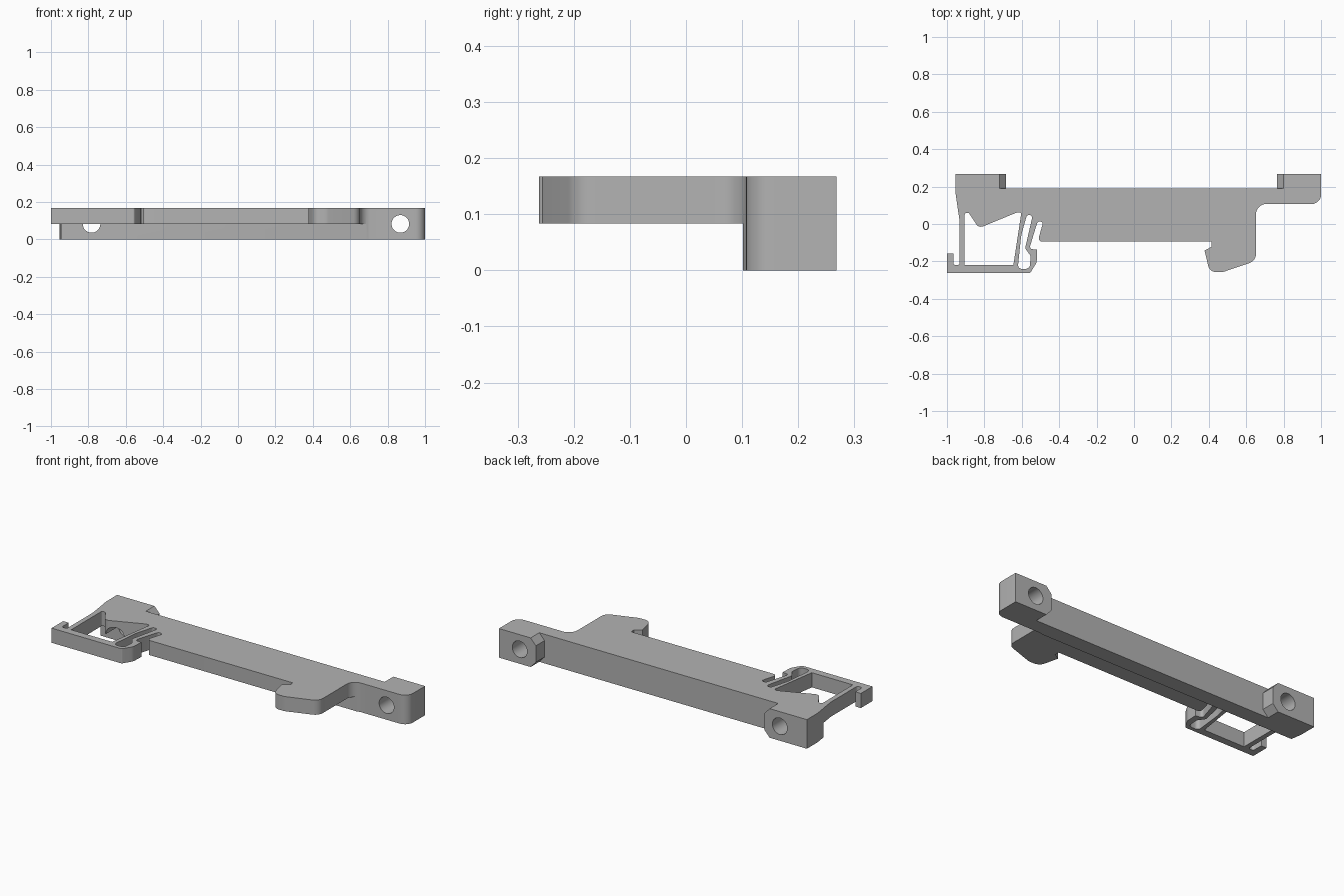
import bpy, bmesh, math
from mathutils import Vector, Matrix

cube = bpy.data.objects.get("Cube")
if cube:
    bpy.data.objects.remove(cube, do_unlink=True)

TOP, MID = 0.167, 0.083

grey = bpy.data.materials.new("mid grey plastic")
grey.use_nodes = True
colour = (0.45, 0.45, 0.45, 1)
grey.diffuse_color = colour
grey.node_tree.nodes["Principled BSDF"].inputs["Base Color"].default_value = colour


def fillet(points, steps=7):
    """Round every corner that carries a third value, its radius."""
    out = []
    for i, p in enumerate(points):
        corner = Vector(p[:2])
        if len(p) == 2:
            out.append(corner)
            continue
        to_a = Vector(points[i - 1][:2]) - corner
        to_b = Vector(points[(i + 1) % len(points)][:2]) - corner
        a, b = to_a.normalized(), to_b.normalized()
        half = a.angle(b) / 2
        reach = min(p[2] / math.tan(half), to_a.length * 0.49, to_b.length * 0.49)
        radius = reach * math.tan(half)
        centre = corner + (a + b).normalized() * (radius / math.sin(half))
        start, end = corner + a * reach - centre, corner + b * reach - centre
        sweep = math.pi - 2 * half
        for k in range(steps + 1):
            t = k / steps
            out.append(centre + (start * math.sin((1 - t) * sweep)
                                 + end * math.sin(t * sweep)) / math.sin(sweep))
    return out


def prism(name, points, low, high, along_y=False):
    """Extrude a profile along z, or an x-z profile along y."""
    bm = bmesh.new()
    def place(p):
        return (p[0], low, p[1]) if along_y else (p[0], p[1], low)
    face = bm.faces.new([bm.verts.new(place(p)) for p in fillet(points)])
    ext = bmesh.ops.extrude_face_region(bm, geom=[face])
    shift = Vector((0, high - low, 0)) if along_y else Vector((0, 0, high - low))
    bmesh.ops.translate(bm, vec=shift,
                        verts=[v for v in ext["geom"] if isinstance(v, bmesh.types.BMVert)])
    bmesh.ops.recalc_face_normals(bm, faces=bm.faces)
    return finish(name, bm)


def finish(name, bm):
    mesh = bpy.data.meshes.new(name)
    bm.to_mesh(mesh)
    bm.free()
    obj = bpy.data.objects.new(name, mesh)
    bpy.context.collection.objects.link(obj)
    mesh.materials.append(grey)
    return obj


def drill(name, x, y0, y1, radius):
    bm = bmesh.new()
    turn = Matrix.Translation((x, (y0 + y1) / 2, MID)) @ Matrix.Rotation(math.pi / 2, 4, "X")
    bmesh.ops.create_cone(bm, cap_ends=True, segments=48, radius1=radius,
                          radius2=radius, depth=y1 - y0, matrix=turn)
    return finish(name, bm)


# Whole footprint: lug, clip frame, spring prong, body, hook, second lug
outline = [
    (-.955, .268), (-.955, .17), (-.933, .02), (-.933, -.22, .012), (-.965, -.22, .012),
    (-.965, -.157), (-1, -.157), (-1, -.262), (-.555, -.262, .01), (-.52, -.205, .05),
    (-.518, -.137), (-.56, -.133, .014), (-.535, -.05, .1), (-.515, .013, .012),
    (-.485, .012, .014), (-.515, -.094, .018), (.414, -.094), (.414, -.122),
    (.377, -.142), (.405, -.257, .06), (.475, -.257, .06), (.652, -.197, .05),
    (.652, .107, .055), (1, .107, .05), (1, .268), (.765, .268), (.765, .19),
    (-.685, .19), (-.685, .268)]
body = prism("mounting_bracket", outline, 0, TOP)

# Everything in front of the back rail is only the upper half thick
cutters = [prism("underside_cutter", [(-1.2, -.5), (1.2, -.5), (1.2, .102), (-1.2, .102)],
                 -.1, MID)]

# Clip window and spring slot
window = [(-.905, -.22), (-.905, .062, .016), (-.882, .058, .012), (-.83, -.022, .03),
          (-.625, .062, .02), (-.602, .062, .012), (-.645, -.22)]
slot = [(-.622, -.24, .02), (-.603, -.06, .2), (-.572, .05, .015), (-.542, .045, .014),
        (-.582, -.13, .025), (-.553, -.17, .02), (-.557, -.24, .025)]
cutters += [prism("window_cutter", window, -.1, .3), prism("slot_cutter", slot, -.1, .3)]

# Sloped inner corners of both lugs, top and bottom
for side, x, away in (("right", -.685, -1), ("left", .765, 1)):
    for level, z, inward in (("bottom", 0, 1), ("top", TOP, -1)):
        wedge = [(x + away * .07, z - inward * .04), (x - away * .04, z - inward * .04),
                 (x - away * .04, z + inward * .08)]
        cutters.append(prism(f"{side}_{level}_corner_cutter", wedge, .19, .4, along_y=True))

# Screw holes through the lugs
cutters.append(drill("right_hole_cutter", -.783, -.1, .4, .047))
cutters.append(drill("left_hole_cutter", .868, 0, .4, .047))

bpy.context.view_layer.objects.active = body
body.select_set(True)
for cutter in cutters:
    mod = body.modifiers.new(cutter.name, "BOOLEAN")
    mod.operation, mod.solver, mod.object = "DIFFERENCE", "EXACT", cutter
    bpy.ops.object.modifier_apply(modifier=mod.name)
    bpy.data.objects.remove(cutter, do_unlink=True)

bpy.ops.object.shade_smooth_by_angle(angle=math.radians(30))
